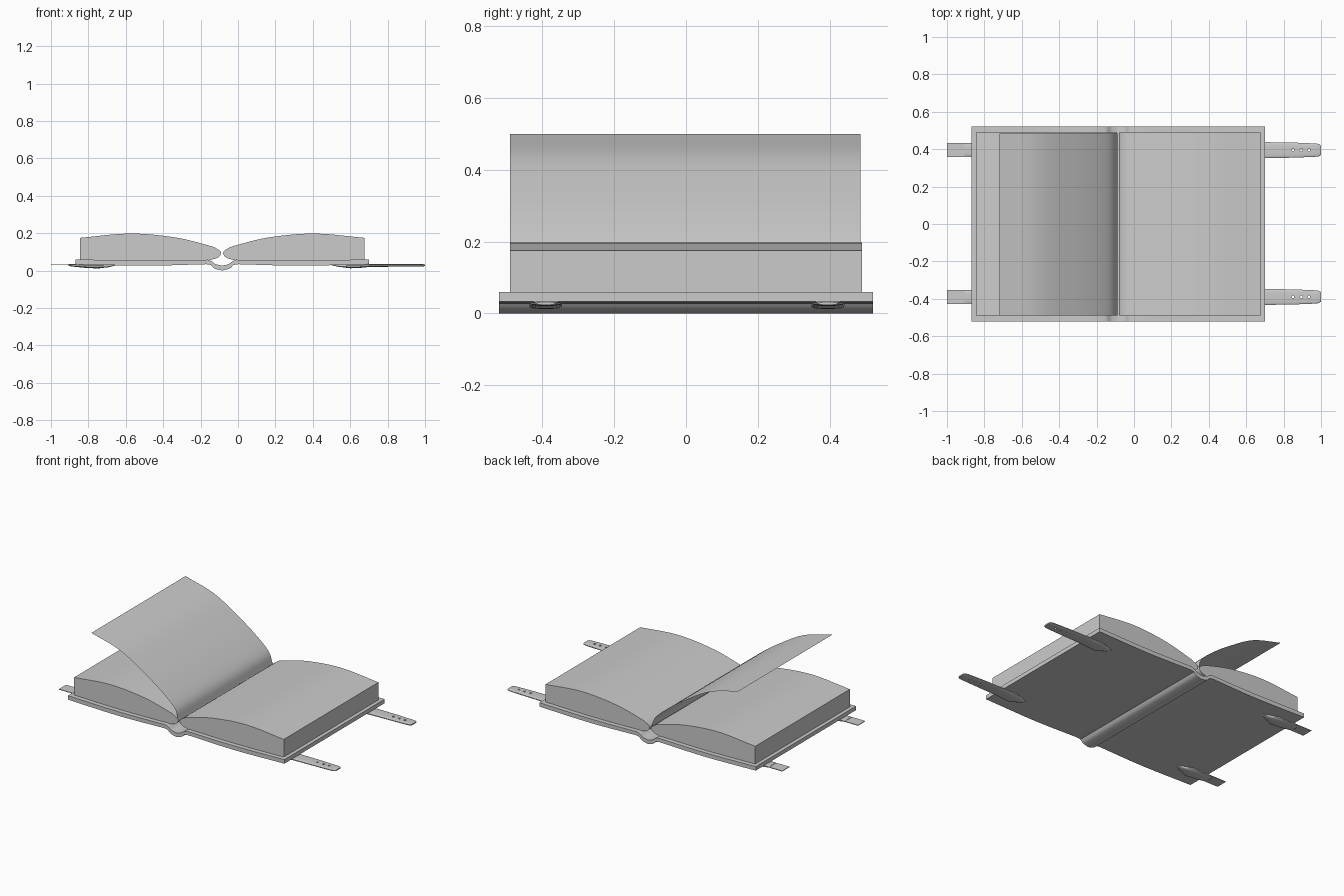
import bpy, bmesh, math
from mathutils import Vector

if "Cube" in bpy.data.objects:
    bpy.data.objects.remove(bpy.data.objects["Cube"])

grey = bpy.data.materials.new("plain grey")
grey.diffuse_color = (0.6, 0.6, 0.6, 1)
grey.use_nodes = True
grey.node_tree.nodes["Principled BSDF"].inputs["Base Color"].default_value = grey.diffuse_color
MID = -0.085  # fold line between the two halves


def finish(name, bm, angle=30, closed=True):
    if closed:
        bmesh.ops.recalc_face_normals(bm, faces=bm.faces)
    me = bpy.data.meshes.new(name)
    bm.to_mesh(me)
    bm.free()
    ob = bpy.data.objects.new(name, me)
    bpy.context.collection.objects.link(ob)
    me.materials.append(grey)
    bpy.ops.object.select_all(action='DESELECT')
    ob.select_set(True)
    bpy.context.view_layer.objects.active = ob
    bpy.ops.object.shade_smooth_by_angle(angle=math.radians(angle))
    return ob


def smooth(pts, n=5):
    """Catmull-Rom curve through 2D points."""
    p = [Vector(q) for q in pts]
    p = [2 * p[0] - p[1]] + p + [2 * p[-1] - p[-2]]
    out = []
    for a, b, c, d in zip(p, p[1:], p[2:], p[3:]):
        for i in range(n):
            t = i / n
            out.append(0.5 * (2 * b + (c - a) * t + (2 * a - 5 * b + 4 * c - d) * t * t
                              + (3 * b - a - 3 * c + d) * t ** 3))
    return out + [p[-2]]


def extrude(name, profile, y0, y1, closed=True):
    """Sweep an x/z profile along y."""
    bm = bmesh.new()
    rows = [[bm.verts.new((q[0], y, q[1])) for q in profile] for y in (y0, y1)]
    n = len(profile)
    for i in range(n if closed else n - 1):
        j = (i + 1) % n
        bm.faces.new((rows[0][i], rows[0][j], rows[1][j], rows[1][i]))
    if closed:
        for r in rows:
            bm.faces.new(r)
    return finish(name, bm, closed=closed)


def flip(pts):
    return [(2 * MID - x, z) for x, z in reversed(pts)]


# Cover: two slightly bowed boards joined by a rounded spine channel
top = smooth([(-0.87, 0.06), (-0.5, 0.053), (-0.16, 0.058)], 4)
top += smooth([(-0.14, 0.05), (-0.12, 0.035), (MID, 0.026)], 4)
low = smooth([(-0.87, 0.034), (-0.5, 0.026), (-0.17, 0.034)], 4)
low += smooth([(-0.145, 0.03), (-0.125, 0.011), (MID, 0.0)], 4)
upper = [tuple(q) for q in top]
lower = [tuple(q) for q in low]
outline = upper + flip(upper)[1:] + (lower + flip(lower)[1:])[::-1]
extrude("cover", outline, -0.52, 0.52)

# Page blocks
crown = smooth([(-0.845, 0.175), (-0.58, 0.198), (-0.34, 0.178), (-0.16, 0.135),
                (-0.11, 0.115), (-0.09, 0.093), (-0.11, 0.068), (-0.16, 0.054)], 5)
block = [tuple(q) for q in crown] + [(-0.5, 0.05), (-0.845, 0.058)]
extrude("left_pages", block, -0.49, 0.49)
extrude("right_pages", flip(block), -0.49, 0.49)

# Turning page, a single sheet
sheet = smooth([(-0.088, 0.09), (-0.115, 0.165), (-0.2, 0.243), (-0.33, 0.335),
                (-0.51, 0.44), (-0.72, 0.5)], 5)
extrude("turning_page", sheet, -0.49, 0.485, closed=False)


def strap(name, yc, stations, sides=16):
    """Loft rounded sections: (x, half width, top z, bottom z)."""
    bm = bmesh.new()
    rings = []
    for x, w, zt, zb in stations:
        ring = []
        for i in range(sides):
            a = 2 * math.pi * (i + 0.5) / sides
            c, s = math.cos(a), math.sin(a)
            y = w * math.copysign(abs(c) ** 0.6, c)
            z = (zt + zb) / 2 + (zt - zb) / 2 * math.copysign(abs(s) ** 0.6, s)
            ring.append(bm.verts.new((x, yc + y, z)))
        rings.append(ring)
    for r, q in zip(rings, rings[1:]):
        for i in range(sides):
            j = (i + 1) % sides
            bm.faces.new((r[i], r[j], q[j], q[i]))
    bm.faces.new(rings[0])
    bm.faces.new(rings[-1])
    return finish(name, bm, 40)


LONG = [(0.5, 0.004, 0.032, 0.028), (0.54, 0.02, 0.034, 0.02), (0.6, 0.046, 0.034, 0.012),
        (0.65, 0.044, 0.034, 0.014), (0.7, 0.043, 0.034, 0.019), (0.85, 0.041, 0.034, 0.021),
        (0.97, 0.036, 0.034, 0.021), (0.99, 0.033, 0.034, 0.022), (1.0, 0.025, 0.032, 0.024)]
LEAF = [(-0.905, 0.033, 0.035, 0.024), (-0.87, 0.036, 0.035, 0.02), (-0.81, 0.04, 0.034, 0.014),
        (-0.75, 0.044, 0.034, 0.011), (-0.69, 0.02, 0.034, 0.018), (-0.65, 0.004, 0.032, 0.028)]

for side, yc in (("front", -0.39), ("back", 0.395)):
    # Long strap with three punched holes
    ob = strap(side + "_long_strap", yc, LONG)
    for x in (0.85, 0.895, 0.935):
        bpy.ops.mesh.primitive_cylinder_add(vertices=12, radius=0.007, depth=0.1,
                                            location=(x, yc, 0.03))
        cutter = bpy.context.object
        cutter.name = side + "_hole_cutter"
        cutter.hide_render = True
        cutter.hide_set(True)
        m = ob.modifiers.new("hole", 'BOOLEAN')
        m.object = cutter
        m.solver = 'EXACT'
    # Short strap: pointed anchor and thin flat tongue
    strap(side + "_strap_anchor", yc, LEAF)
    extrude(side + "_strap_tongue", [(-1.0, 0.029), (-0.85, 0.029), (-0.85, 0.033), (-1.0, 0.033)],
            yc - 0.037, yc + 0.037)
